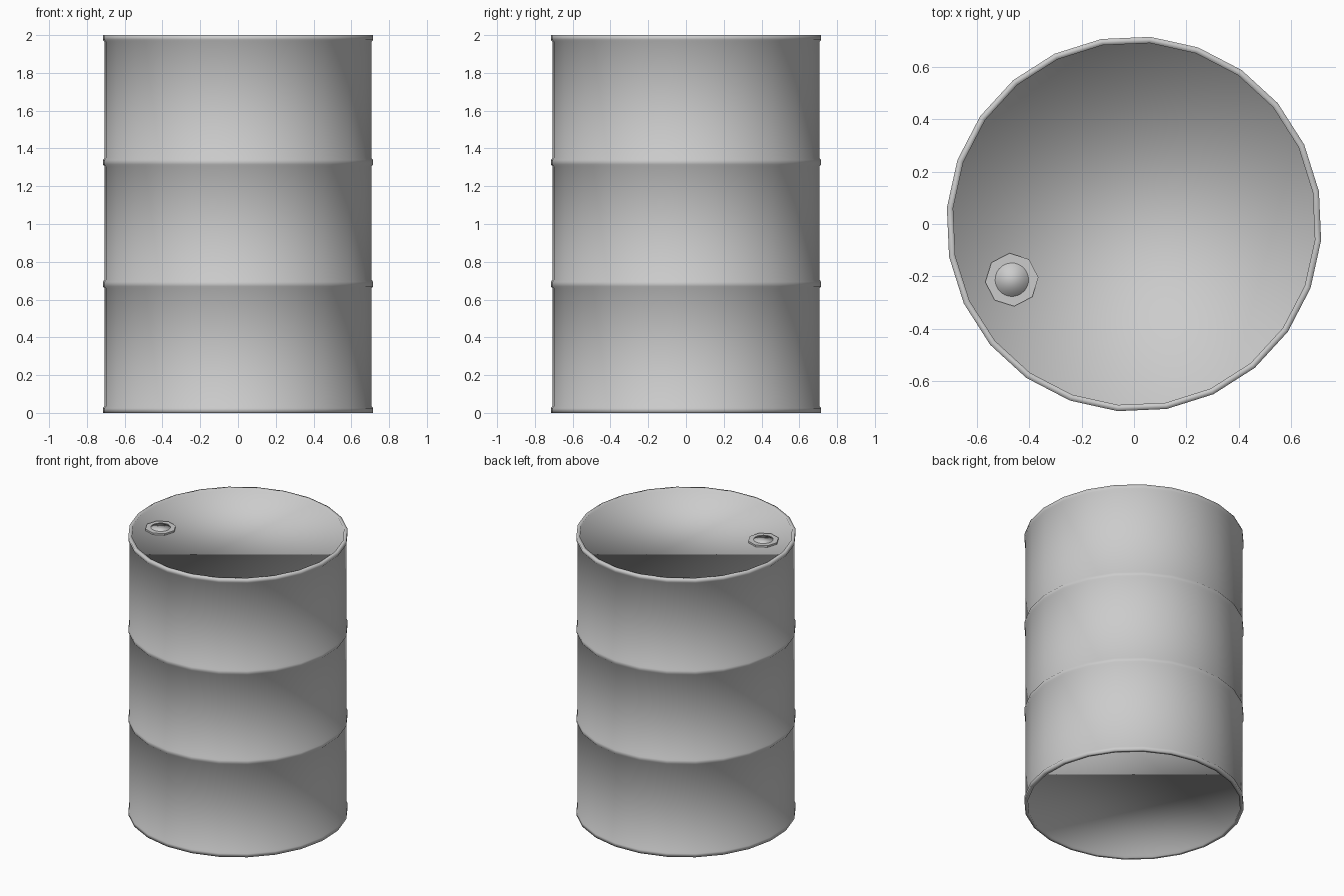
import bpy, bmesh
from math import cos, sin, radians, tau

if "Cube" in bpy.data.objects:
    bpy.data.objects.remove(bpy.data.objects["Cube"])


def ring(bm, centre, r, z, sides, offset):
    return [bm.verts.new((centre[0] + r * cos(offset + tau * i / sides),
                          centre[1] + r * sin(offset + tau * i / sides), z))
            for i in range(sides)]


def finish(bm, name, smooth):
    for f in bm.faces:
        f.smooth = smooth
    mesh = bpy.data.meshes.new(name)
    bm.to_mesh(mesh)
    bm.free()
    obj = bpy.data.objects.new(name, mesh)
    bpy.context.collection.objects.link(obj)
    return obj


def lathe(name, profile, sides, offset, centre=(0, 0), cap_start=True):
    """Spin a list of (radius, z) points and close the ends with flat n-gons."""
    bm = bmesh.new()
    rings = [ring(bm, centre, r, z, sides, offset) for r, z in profile]
    for a, b in zip(rings, rings[1:]):
        for i in range(sides):
            j = (i + 1) % sides
            bm.faces.new((a[i], a[j], b[j], b[i]))
    if cap_start:
        bm.faces.new(rings[0][::-1])
    bm.faces.new(rings[-1])
    return finish(bm, name, True)


# Drum shell: shallow recessed lids, end rims and two rolling hoops
BODY, RIM, INNER, LID = 0.710, 0.718, 0.694, 0.014


def hoop(z):
    return [(BODY, z - 0.022), (RIM, z - 0.012), (RIM, z + 0.012), (BODY, z + 0.022)]


profile = [(INNER, LID), (INNER, 0), (RIM, 0), (RIM, 0.025), (BODY, 0.035)]
profile += hoop(0.682) + hoop(1.327)
profile += [(BODY, 1.965), (RIM, 1.975), (RIM, 2), (INNER, 2), (INNER, 2 - LID)]
lathe("drum_shell", profile, 24, radians(10))

# Bung flange: octagonal nut with a round opening
BUNG, TURN, LID_Z, TOP = (-0.467, -0.213), radians(5), 2 - LID, 1.998
bm = bmesh.new()
base = ring(bm, BUNG, 0.102, LID_Z - 0.002, 8, TURN)
outer = ring(bm, BUNG, 0.102, TOP, 8, TURN)
inner = ring(bm, BUNG, 0.064, TOP, 24, TURN)
for i in range(8):
    j = (i + 1) % 8
    bm.faces.new((base[i], base[j], outer[j], outer[i]))
    bm.faces.new((outer[i], outer[j], inner[(3 * i + 3) % 24], inner[3 * i + 2],
                  inner[3 * i + 1], inner[3 * i]))
finish(bm, "bung_flange", False)

# Round plug filling the opening
lathe("bung_plug", [(0.064, LID_Z), (0.064, TOP - 0.003)], 24, TURN, BUNG, False)
